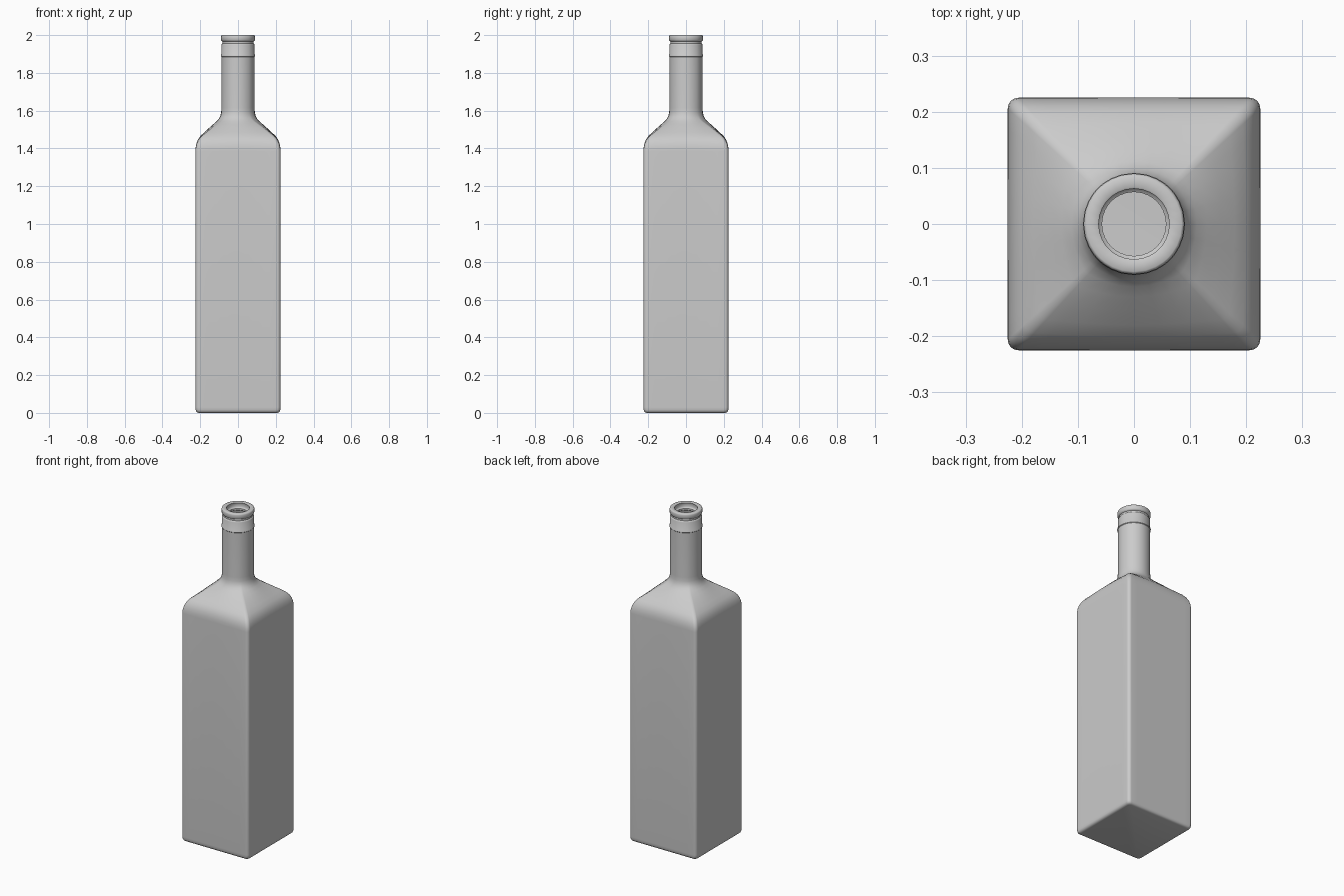
import bpy, bmesh
from math import sin, cos, pi, atan2, hypot

if "Cube" in bpy.data.objects:
    bpy.data.objects.remove(bpy.data.objects["Cube"])

WALL = 0.025
CORNER = 0.085   # corner radius relative to half width

# unit rounded-square section, with the matching unit-circle point on each ray
square = []
for q in range(4):
    a0 = q * pi / 2
    quarter = [(1, y) for y in (-0.75, -0.5, -0.25, 0, 0.25, 0.5, 0.75)]
    for i in range(9):
        a = i / 8 * pi / 2
        quarter.append((1 - CORNER + CORNER * cos(a), 1 - CORNER + CORNER * sin(a)))
    square += [(x * cos(a0) - y * sin(a0), x * sin(a0) + y * cos(a0)) for x, y in quarter]
circle = [(x / hypot(x, y), y / hypot(x, y)) for x, y in square]

# outer profile: half width, height, roundness (0 square, 1 circle)
outer = [
    (0.207, 0.000, 0), (0.215, 0.002, 0), (0.221, 0.007, 0), (0.224, 0.016, 0),
    (0.225, 0.03, 0), (0.225, 1.385, 0), (0.224, 1.405, 0.01), (0.220, 1.427, 0.03),
    (0.212, 1.447, 0.06), (0.200, 1.465, 0.11), (0.180, 1.484, 0.20),
    (0.155, 1.507, 0.34), (0.130, 1.529, 0.56), (0.112, 1.545, 0.78),
    (0.101, 1.558, 0.92), (0.093, 1.574, 1), (0.089, 1.592, 1), (0.088, 1.615, 1),
    # neck, collar, groove and lip
    (0.088, 1.885, 1), (0.091, 1.888, 1), (0.091, 1.894, 1), (0.088, 1.898, 1),
    (0.088, 1.948, 1), (0.086, 1.952, 1), (0.082, 1.956, 1), (0.082, 1.966, 1),
    (0.087, 1.969, 1), (0.090, 1.974, 1), (0.090, 1.993, 1), (0.088, 1.998, 1),
    (0.085, 2.000, 1),
]
# inner wall follows the outer one, back down to the floor
inner = [(h - WALL, max(z - (WALL * 0.5 if 1.39 < z < 1.6 else 0), WALL + z * 0.5)
          if z < 1.7 and z < 0.05 else z - (WALL * 0.5 if 1.39 < z < 1.6 else 0), t)
         for h, z, t in reversed(outer)]
inner[0] = (0.066, 2.0, 1)

# glass bottle: loft through all rings, closed underneath and on the inner floor
bm = bmesh.new()
rings = []
for h, z, t in outer + inner:
    rings.append([bm.verts.new((h * ((1 - t) * s[0] + t * c[0]),
                                h * ((1 - t) * s[1] + t * c[1]), z))
                  for s, c in zip(square, circle)])
n = len(square)
for a, b in zip(rings, rings[1:]):
    for i in range(n):
        j = (i + 1) % n
        bm.faces.new((a[i], a[j], b[j], b[i]))
bm.faces.new(rings[0][::-1])
bm.faces.new(rings[-1])
bmesh.ops.recalc_face_normals(bm, faces=bm.faces)

mesh = bpy.data.meshes.new("bottle")
bm.to_mesh(mesh)
bm.free()
bottle = bpy.data.objects.new("bottle", mesh)
bpy.context.collection.objects.link(bottle)
bpy.context.view_layer.objects.active = bottle
bottle.select_set(True)
bpy.ops.object.shade_smooth_by_angle(angle=0.7)
